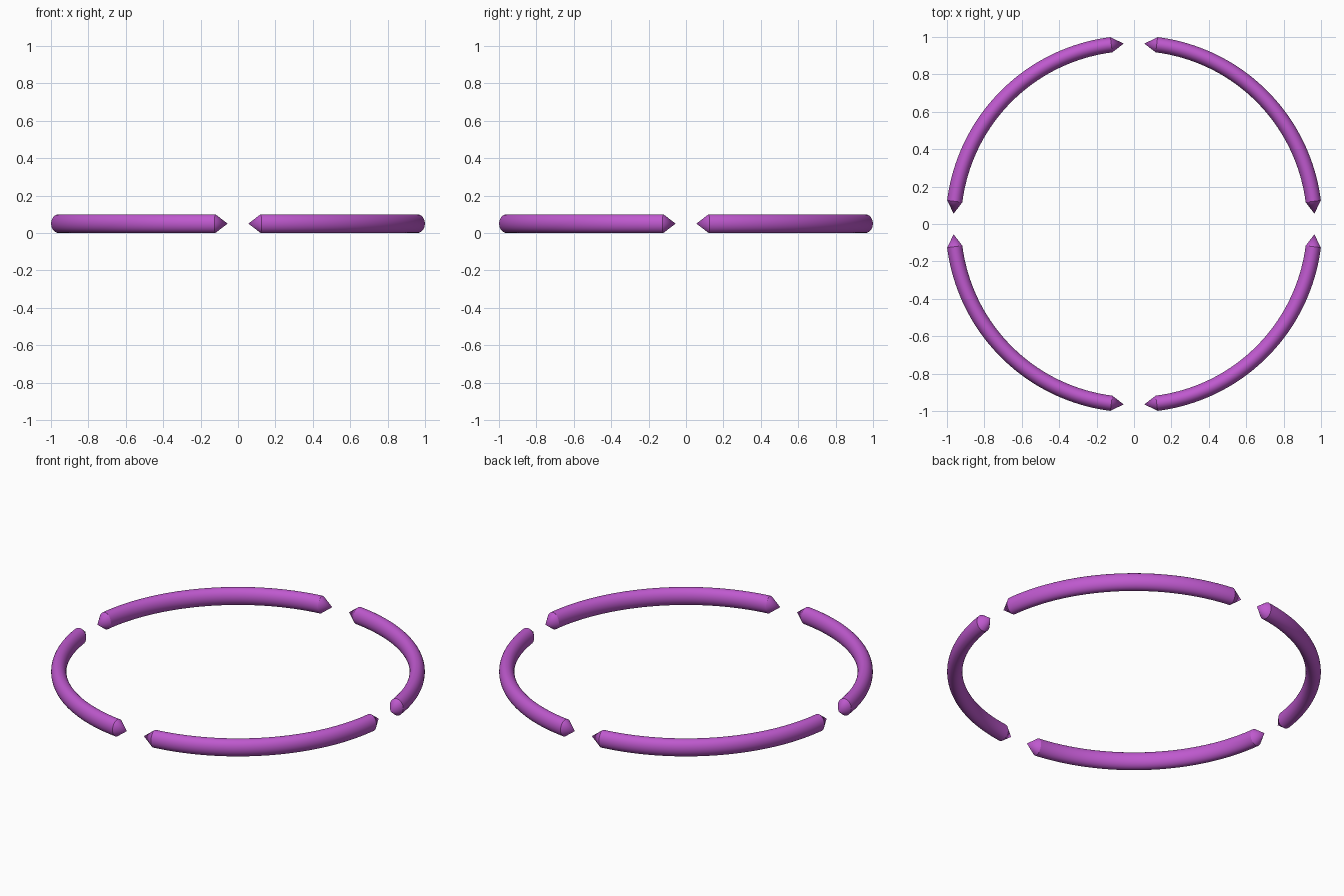
import bpy, bmesh, math

if "Cube" in bpy.data.objects:
    bpy.data.objects.remove(bpy.data.objects["Cube"])

R = 0.966                      # centre-line radius
HALF_W, HALF_H = 0.041, 0.05   # oval cross-section
START, TIP = math.radians(7.2), math.radians(3.3)
SIDES, STEPS = 32, 40

purple = bpy.data.materials.new("purple")
purple.diffuse_color = (0.52, 0.10, 0.62, 1)
purple.use_nodes = True
purple.node_tree.nodes["Principled BSDF"].inputs["Base Color"].default_value = purple.diffuse_color


def on_ring(a, r, z):
    return (r * math.cos(a), r * math.sin(a), z)


def arc_segment(name, base):
    """Quarter-ring tube of oval section with a pointed cone at each end."""
    bm = bmesh.new()
    end = math.pi / 2
    rings = []
    for i in range(STEPS + 1):
        a = base + START + (end - 2 * START) * i / STEPS
        rings.append([bm.verts.new(on_ring(
            a, R + HALF_W * math.cos(t), HALF_H + HALF_H * math.sin(t)))
            for t in (2 * math.pi * k / SIDES for k in range(SIDES))])
    tip_a = bm.verts.new(on_ring(base + TIP, R, HALF_H))
    tip_b = bm.verts.new(on_ring(base + end - TIP, R, HALF_H))
    for k in range(SIDES):
        n = (k + 1) % SIDES
        for p, q in zip(rings, rings[1:]):
            bm.faces.new((p[k], p[n], q[n], q[k]))
        bm.faces.new((tip_a, rings[0][n], rings[0][k]))
        bm.faces.new((tip_b, rings[-1][k], rings[-1][n]))
    bmesh.ops.recalc_face_normals(bm, faces=bm.faces)
    mesh = bpy.data.meshes.new(name)
    bm.to_mesh(mesh)
    bm.free()
    mesh.materials.append(purple)
    ob = bpy.data.objects.new(name, mesh)
    bpy.context.collection.objects.link(ob)
    bpy.ops.object.select_all(action='DESELECT')
    ob.select_set(True)
    bpy.context.view_layer.objects.active = ob
    bpy.ops.object.shade_smooth_by_angle(angle=math.radians(25))


# Four pointed arcs making a broken ring
for i, side in enumerate(("back_right", "back_left", "front_left", "front_right")):
    arc_segment("ring_arc_" + side, i * math.pi / 2)
